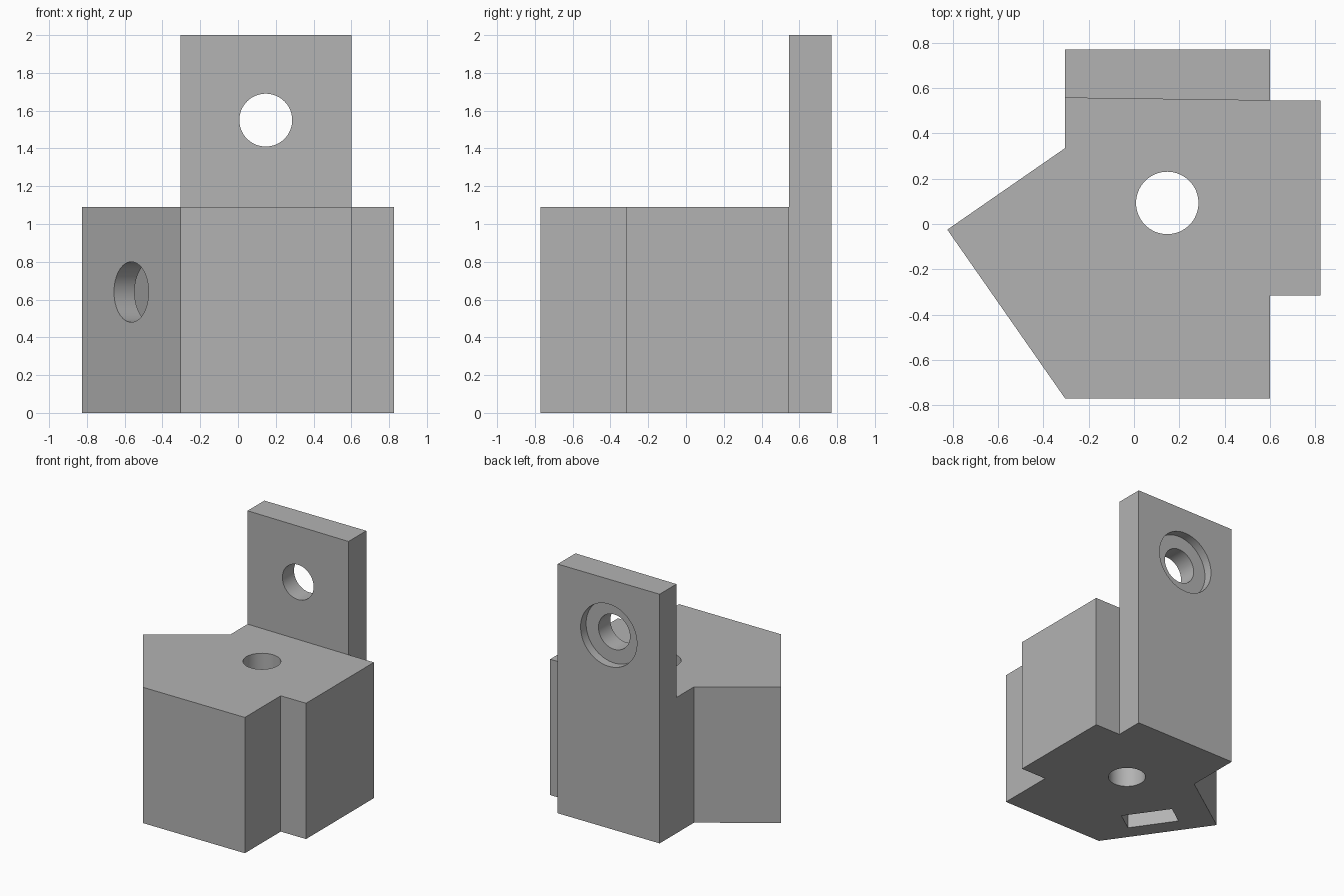
import bpy, bmesh, math
from mathutils import Vector

if "Cube" in bpy.data.objects:
    bpy.data.objects.remove(bpy.data.objects["Cube"])

grey = bpy.data.materials.new("grey")
grey.diffuse_color = (0.45, 0.45, 0.45, 1)
grey.use_nodes = True
grey.node_tree.nodes["Principled BSDF"].inputs["Base Color"].default_value = grey.diffuse_color


def finish(name, bm):
    bmesh.ops.recalc_face_normals(bm, faces=bm.faces[:])
    mesh = bpy.data.meshes.new(name)
    bm.to_mesh(mesh)
    bm.free()
    mesh.materials.append(grey)
    obj = bpy.data.objects.new(name, mesh)
    bpy.context.collection.objects.link(obj)
    return obj


def prism(name, outline, z0, z1):
    """Extrude a plan outline from z0 to z1."""
    bm = bmesh.new()
    face = bm.faces.new([bm.verts.new((x, y, z0)) for x, y in outline])
    top = bmesh.ops.extrude_face_region(bm, geom=[face])["geom"]
    bmesh.ops.translate(bm, vec=(0, 0, z1 - z0),
                        verts=[v for v in top if isinstance(v, bmesh.types.BMVert)])
    return finish(name, bm)


def rod(name, start, end, radius):
    """Cylinder between two points."""
    a, b = Vector(start), Vector(end)
    bm = bmesh.new()
    bmesh.ops.create_cone(bm, cap_ends=True, segments=64, radius1=radius,
                          radius2=radius, depth=(b - a).length)
    obj = finish(name, bm)
    obj.location = (a + b) / 2
    obj.rotation_euler = (b - a).to_track_quat('Z', 'Y').to_euler()
    return obj


# Body at full height: block, side tab, wedge and back plate in one outline
body = prism("bracket_body", [
    (-0.305, -0.77), (0.6, -0.77), (0.6, -0.315), (0.825, -0.315), (0.825, 0.545),
    (0.6, 0.545), (0.6, 0.77), (-0.305, 0.77), (-0.305, 0.335), (-0.825, -0.025)], 0, 2)

# Clears the space in front of the upright plate, whose face tapers slightly
clearance = prism("clearance_cutter", [
    (-1, 0.557), (-0.305, 0.557), (0.6, 0.545), (0.7, 0.7), (1, 0.7), (1, -1), (-1, -1)],
    1.09, 2.2)

# Vertical bore, plate bore and its counterbore on the back
bore_x, bore_y = 0.147, 0.093
bore = rod("bore_cutter", (bore_x, bore_y, -0.1), (bore_x, bore_y, 1.2), 0.138)
plate_hole = rod("plate_hole_cutter", (bore_x, 0.4, 1.55), (bore_x, 0.9, 1.55), 0.14)
counterbore = rod("counterbore_cutter", (bore_x, 0.70, 1.55), (bore_x, 0.9, 1.55), 0.25)

# Screw hole square to the slanted face, running in to the vertical bore
face_mid = Vector((-0.565, -0.3975, 0.64))
inward = Vector((0.745, 0.52, 0)).normalized()
along = Vector((-inward.y, inward.x, 0))
screw = rod("screw_hole_cutter", face_mid - inward * 0.2, face_mid + inward * 0.868, 0.16)

# Nut slot open at the bottom, crossing the screw hole
corners = [face_mid + inward * d + along * s
           for d, s in ((0.133, -0.195), (0.318, -0.195), (0.318, 0.195), (0.133, 0.195))]
slot = prism("nut_slot_cutter", [(c.x, c.y) for c in corners], -0.1, 0.84)

# Cut everything out of the body, then discard the cutters
bpy.context.view_layer.objects.active = body
body.select_set(True)
for cutter in (clearance, bore, plate_hole, counterbore, screw, slot):
    mod = body.modifiers.new(cutter.name, 'BOOLEAN')
    mod.operation = 'DIFFERENCE'
    mod.solver = 'EXACT'
    mod.object = cutter
    cutter.hide_render = True
    bpy.ops.object.modifier_apply(modifier=mod.name)
    bpy.data.objects.remove(cutter)

bpy.ops.object.shade_smooth_by_angle(angle=math.radians(30))
